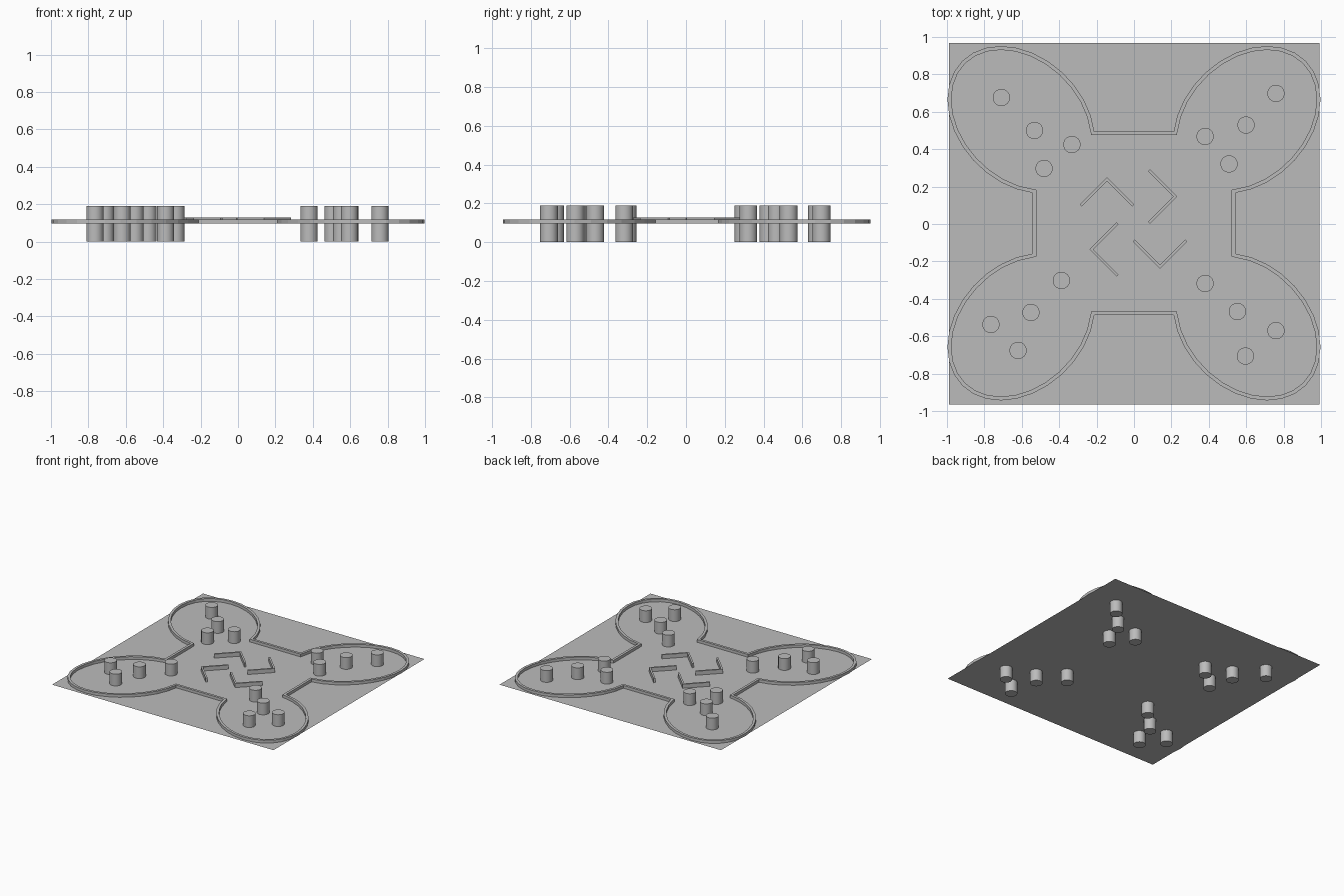
import bpy, bmesh
from math import cos, sin, radians
from mathutils import Vector

cube = bpy.data.objects.get("Cube")
if cube:
    bpy.data.objects.remove(cube, do_unlink=True)

FLOOR = 0.095          # height of the floor sheet
WALL_TOP = 0.118
BARRIER_TOP = 0.128
POST_RADIUS, POST_HEIGHT = 0.046, 0.19

grey = bpy.data.materials.new("plain_grey")
grey.use_nodes = True
grey.diffuse_color = (0.5, 0.5, 0.5, 1)
grey.node_tree.nodes["Principled BSDF"].inputs["Base Color"].default_value = (0.5, 0.5, 0.5, 1)


def finish(name, bm):
    bmesh.ops.recalc_face_normals(bm, faces=bm.faces)
    mesh = bpy.data.meshes.new(name)
    bm.to_mesh(mesh)
    bm.free()
    mesh.materials.append(grey)
    obj = bpy.data.objects.new(name, mesh)
    bpy.context.collection.objects.link(obj)
    return obj


def strip(name, path, width, top, closed):
    """Wall of even width along a path, lying to the left of it, with mitred corners."""
    pts = [Vector(p) for p in path]
    n = len(pts)
    bm = bmesh.new()
    rings = []
    for i, p in enumerate(pts):
        before = p - pts[i - 1] if closed or i else pts[1] - p
        after = pts[(i + 1) % n] - p if closed or i < n - 1 else before
        n1 = Vector((-before.y, before.x)).normalized()
        n2 = Vector((-after.y, after.x)).normalized()
        inner = p + (n1 + n2) * (width / (1 + n1.dot(n2)))
        rings.append([bm.verts.new((q.x, q.y, z)) for q, z in
                      ((p, FLOOR + 0.0005), (p, top), (inner, top), (inner, FLOOR + 0.0005))])
    for i in range(n if closed else n - 1):
        a, b = rings[i], rings[(i + 1) % n]
        for k in range(4):
            m = (k + 1) % 4
            bm.faces.new((a[k], a[m], b[m], b[k]))
    if not closed:
        bm.faces.new(rings[0])
        bm.faces.new(rings[-1])
    return finish(name, bm)


# Floor sheet
bm = bmesh.new()
bm.faces.new([bm.verts.new((x, y, FLOOR)) for x, y in
              ((-0.99, -0.964), (0.993, -0.964), (0.993, 0.967), (-0.99, 0.967))])
finish("floor_sheet", bm)

# Boundary wall: one oval lobe on the diagonal, mirrored into four corners
lobe = []
STEPS = 22
for i in range(STEPS + 1):
    t = radians(-136 + 272 * i / STEPS)
    u, v = 0.33 + 0.445 * cos(t), 0.335 * sin(t)
    lobe.append((0.37 + (u - v) * 0.7071, 0.32 + (u + v) * 0.7071))

outline = []
for sx, sy in ((1, 1), (-1, 1), (-1, -1), (1, -1)):
    corner = [(x * sx, y * sy + 0.004) for x, y in lobe]
    outline += corner if sx * sy > 0 else corner[::-1]
strip("boundary_wall", outline, 0.02, WALL_TOP, True)

# Chevron barriers: tip position and the direction the tip points in
chevrons = {
    "back": ((-0.144, 0.249), (0, 1)),
    "left": ((0.23, 0.147), (1, 0)),
    "right": ((-0.238, -0.136), (-1, 0)),
    "front": ((0.139, -0.238), (0, -1)),
}
ARM = 0.145
for side, (tip, d) in chevrons.items():
    tip, d = Vector(tip), Vector(d)
    across = Vector((-d.y, d.x))
    path = [tip + (-d - across) * ARM, tip, tip + (across - d) * ARM]
    strip(side + "_chevron_barrier", path, 0.014, BARRIER_TOP, False)

# Round posts passing through the floor, four in each lobe
posts = {
    "back_right": ((-0.709, 0.676), (-0.532, 0.5), (-0.332, 0.425), (-0.481, 0.297)),
    "back_left": ((0.759, 0.698), (0.599, 0.529), (0.38, 0.468), (0.508, 0.321)),
    "front_right": ((-0.388, -0.302), (-0.551, -0.473), (-0.765, -0.537), (-0.62, -0.676)),
    "front_left": ((0.38, -0.318), (0.553, -0.468), (0.759, -0.57), (0.596, -0.706)),
}
for corner, places in posts.items():
    for i, (x, y) in enumerate(places, 1):
        bpy.ops.mesh.primitive_cylinder_add(vertices=32, radius=POST_RADIUS, depth=POST_HEIGHT,
                                            location=(x, y, POST_HEIGHT / 2))
        post = bpy.context.object
        post.name = f"{corner}_post_{i}"
        post.data.materials.append(grey)
        bpy.ops.object.shade_smooth_by_angle(angle=radians(35))
